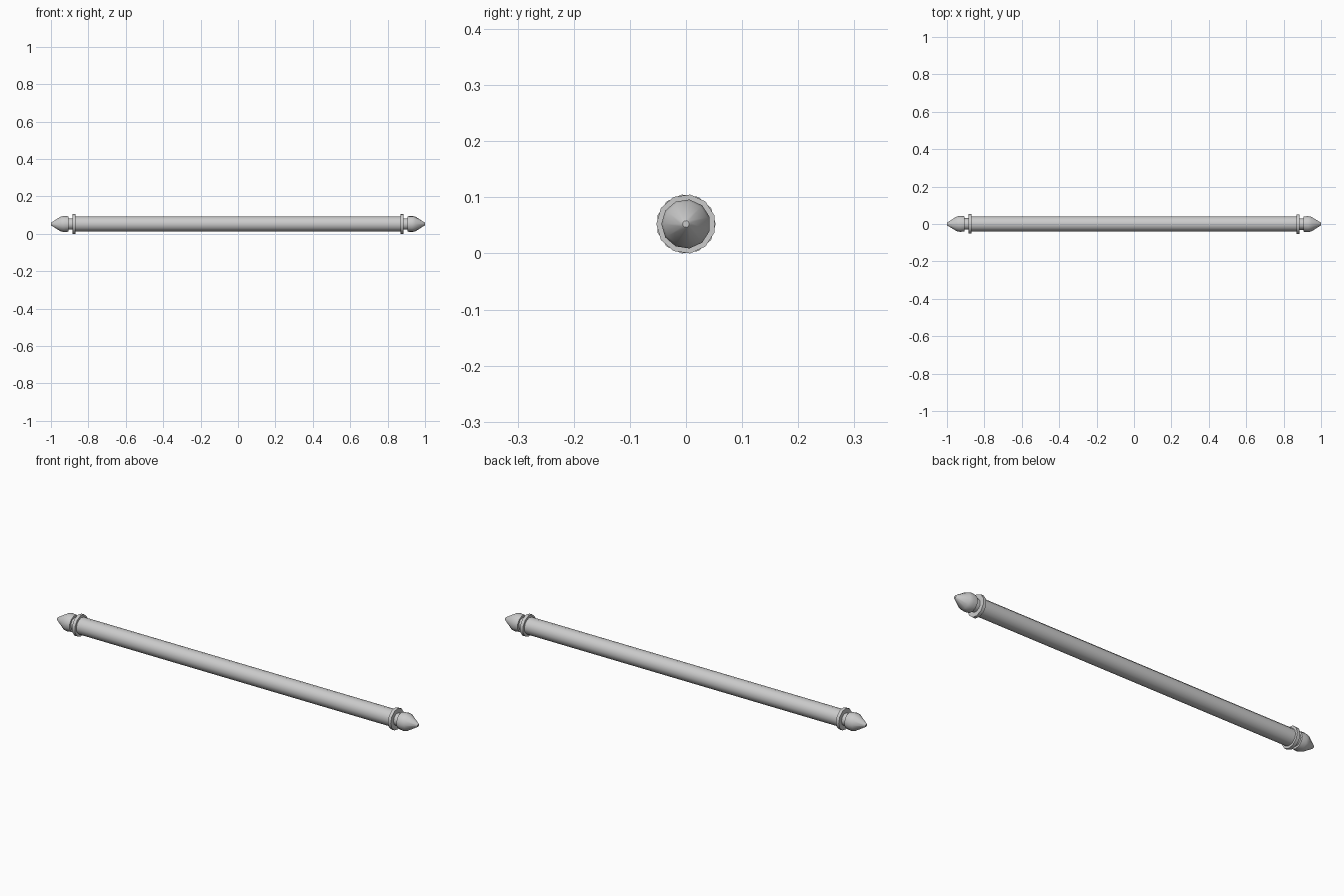
import bpy, bmesh, math

if "Cube" in bpy.data.objects:
    bpy.data.objects.remove(bpy.data.objects["Cube"])

CZ = 0.0525  # axis height


def lathe(name, profile, sides, start):
    """Turn an (x, radius) profile around the x axis, capped at both ends."""
    bm = bmesh.new()
    rings = []
    for x, r in profile:
        ring = []
        for i in range(sides):
            a = start + 2 * math.pi * i / sides
            ring.append(bm.verts.new((x, r * math.cos(a), r * math.sin(a))))
        rings.append(ring)
    for a, b in zip(rings, rings[1:]):
        for i in range(sides):
            j = (i + 1) % sides
            bm.faces.new((a[i], a[j], b[j], b[i]))
    bm.faces.new(rings[0])
    bm.faces.new(rings[-1])
    bmesh.ops.recalc_face_normals(bm, faces=bm.faces)
    mesh = bpy.data.meshes.new(name)
    bm.to_mesh(mesh)
    bm.free()
    obj = bpy.data.objects.new(name, mesh)
    bpy.context.collection.objects.link(obj)
    obj.location.z = CZ
    bpy.ops.object.select_all(action='DESELECT')
    obj.select_set(True)
    bpy.context.view_layer.objects.active = obj
    bpy.ops.object.shade_smooth_by_angle(angle=math.radians(38))
    return obj


# Long pole
lathe("pole", [(-0.875, 0.041), (0.875, 0.041)], 12, 0)

# Collar, neck and pointed tip, turned as one piece
end_profile = [
    (0.868, 0.038), (0.868, 0.053), (0.884, 0.053), (0.884, 0.031),
    (0.906, 0.031), (0.906, 0.041), (0.93, 0.044), (0.948, 0.040),
    (0.997, 0.009), (1.0, 0.006),
]
lathe("finial_right", end_profile, 11, math.pi)

# Same piece turned half a revolution for the other end
left = lathe("finial_left", end_profile, 11, math.pi)
left.rotation_euler.z = math.pi
